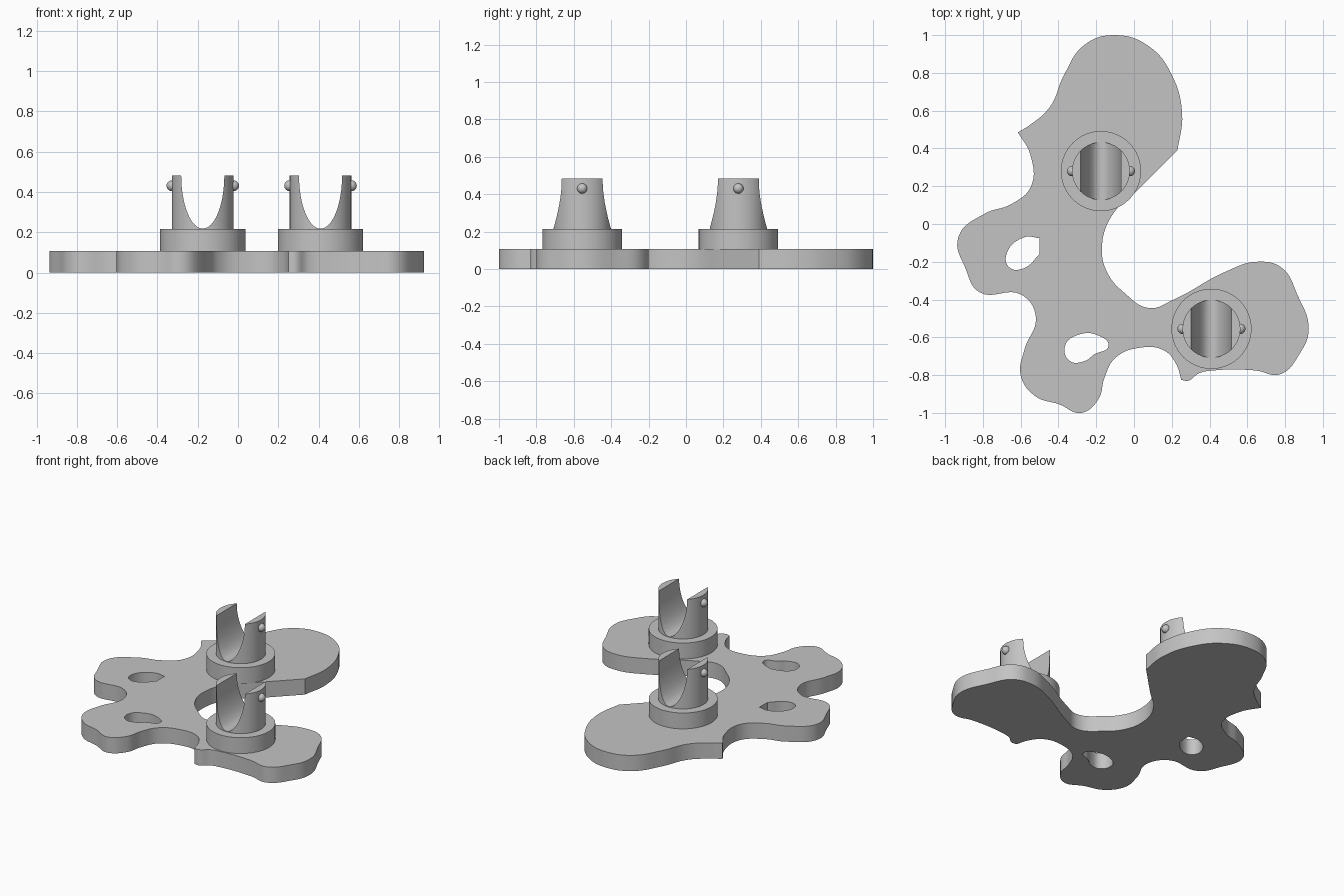
import bpy
import bmesh
import math

default_cube = bpy.data.objects.get("Cube")
if default_cube:
    bpy.data.objects.remove(default_cube, do_unlink=True)

GREY = (0.55, 0.55, 0.55, 1.0)
grey = bpy.data.materials.new("plain grey")
grey.use_nodes = True
grey.diffuse_color = GREY
grey.node_tree.nodes["Principled BSDF"].inputs["Base Color"].default_value = GREY

PLATE_TOP = 0.107
RING_TOP = 0.215
POST_TOP = 0.483


def finish(obj, name):
    """Name the part, colour it and smooth its curved walls."""
    obj.name = name
    obj.data.materials.clear()
    obj.data.materials.append(grey)
    bpy.ops.object.select_all(action='DESELECT')
    obj.select_set(True)
    bpy.context.view_layer.objects.active = obj
    bpy.ops.object.shade_smooth_by_angle(angle=math.radians(35))
    return obj


def add_outline(curve, points, corners=()):
    """Closed smooth spline; points listed in corners stay sharp."""
    spline = curve.splines.new('BEZIER')
    spline.bezier_points.add(len(points) - 1)
    spline.use_cyclic_u = True
    spline.resolution_u = 8
    for point, (x, y) in zip(spline.bezier_points, points):
        point.co = (x, y, 0)
    for point, position in zip(spline.bezier_points, points):
        kind = 'VECTOR' if position in corners else 'AUTO'
        point.handle_left_type = kind
        point.handle_right_type = kind


def cylinder(radius, bottom, top, x, y):
    bpy.ops.mesh.primitive_cylinder_add(vertices=64, radius=radius, depth=top - bottom,
                                        location=(x, y, (bottom + top) / 2))
    return bpy.context.object


# Base plate: flowing outline in sections, then two openings
back_lobe = [(-.55, .525), (-.445, .62), (-.37, .79), (-.26, .95), (-.1, 1),
             (.08, .94), (.2, .79), (.255, .58), (.23, .39)]
inner_bay = [(.03, .19), (-.12, .04), (-.17, -.13), (-.14, -.26), (-.05, -.365),
             (.08, -.445), (.21, -.4)]
side_lobe = [(.49, -.25), (.65, -.2), (.78, -.23), (.865, -.375), (.925, -.56),
             (.875, -.69), (.775, -.795), (.64, -.775), (.425, -.775), (.345, -.79),
             (.285, -.83), (.25, -.825)]
front_lobe = [(.225, -.745), (.16, -.67), (.03, -.655), (-.1, -.71), (-.155, -.81),
              (-.19, -.93), (-.28, -1), (-.395, -.955), (-.525, -.91), (-.6, -.8),
              (-.58, -.665), (-.52, -.49)]
left_lobe = [(-.595, -.375), (-.82, -.36), (-.89, -.24), (-.93, -.07), (-.79, .055),
             (-.65, .105), (-.545, .2), (-.55, .37), (-.615, .485)]

curve = bpy.data.curves.new("plate outline", 'CURVE')
curve.dimensions = '2D'
curve.fill_mode = 'BOTH'
curve.extrude = PLATE_TOP / 2
add_outline(curve, back_lobe + inner_bay + side_lobe + front_lobe + left_lobe,
            corners=[(.23, .39), (-.615, .485), (.25, -.825)])
add_outline(curve, [(-.5, -.075), (-.58, -.07), (-.675, -.16), (-.66, -.23),
                    (-.585, -.235), (-.5, -.16)],
            corners=[(-.5, -.075), (-.5, -.16)])
add_outline(curve, [(-.365, -.645), (-.29, -.585), (-.19, -.59), (-.135, -.645),
                    (-.21, -.69), (-.26, -.725), (-.34, -.725)])
plate = bpy.data.objects.new("base_plate", curve)
bpy.context.collection.objects.link(plate)
bpy.ops.object.select_all(action='DESELECT')
plate.select_set(True)
bpy.context.view_layer.objects.active = plate
bpy.ops.object.convert(target='MESH')
plate = bpy.context.object

# Weld caps to walls and rest the plate on the floor
bm = bmesh.new()
bm.from_mesh(plate.data)
bmesh.ops.remove_doubles(bm, verts=bm.verts, dist=0.0005)
bmesh.ops.recalc_face_normals(bm, faces=bm.faces)
lowest = min(v.co.z for v in bm.verts)
bmesh.ops.translate(bm, verts=bm.verts, vec=(0, 0, -lowest))
bm.to_mesh(plate.data)
bm.free()
finish(plate, "base_plate")


def build_holder(label, x, y):
    # Round collar
    finish(cylinder(0.212, PLATE_TOP - 0.003, RING_TOP, x, y), label + "_collar")

    # Forked post, cut by an elliptical slot running front to back
    post = cylinder(0.153, RING_TOP - 0.01, POST_TOP, x, y)
    bpy.ops.mesh.primitive_cylinder_add(vertices=64, radius=0.107, depth=0.6,
                                        location=(x, y, POST_TOP),
                                        rotation=(math.pi / 2, 0, 0))
    cutter = bpy.context.object
    cutter.scale.y = (POST_TOP - RING_TOP - 0.003) / 0.107
    cutter.hide_render = True
    slot = post.modifiers.new("slot", 'BOOLEAN')
    slot.operation = 'DIFFERENCE'
    slot.solver = 'EXACT'
    slot.object = cutter
    bpy.context.view_layer.objects.active = post
    bpy.ops.object.modifier_apply(modifier=slot.name)
    bpy.data.objects.remove(cutter, do_unlink=True)
    finish(post, label + "_forked_post")

    # Retaining knobs on the outer sides
    for side, word in ((1, "left"), (-1, "right")):
        bpy.ops.mesh.primitive_uv_sphere_add(segments=24, ring_count=12, radius=0.027,
                                             location=(x + side * 0.153, y, 0.431))
        finish(bpy.context.object, label + "_knob_" + word)


build_holder("back_holder", -0.175, 0.28)
build_holder("front_holder", 0.41, -0.555)
